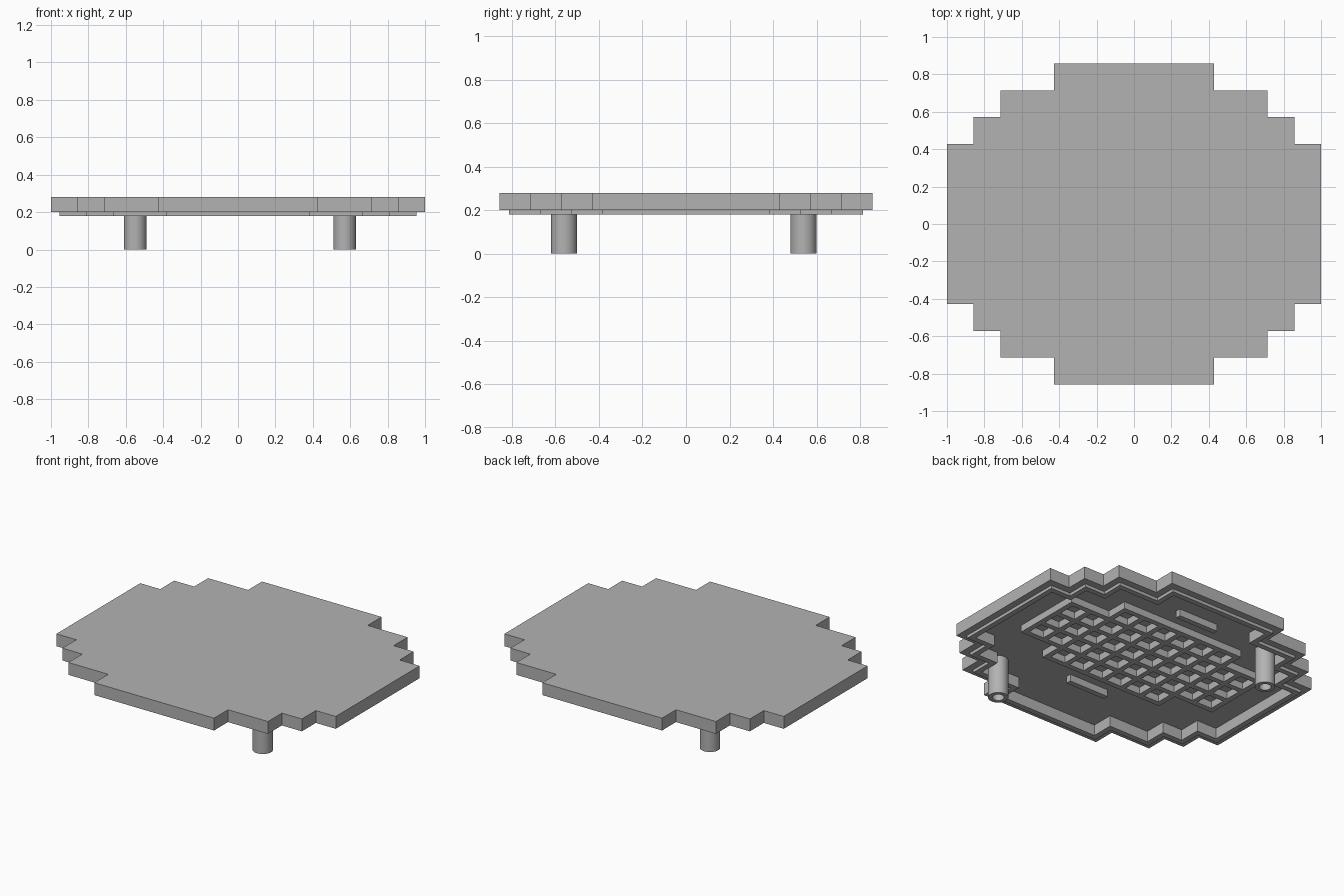
import bpy, bmesh, math

if "Cube" in bpy.data.objects:
    bpy.data.objects.remove(bpy.data.objects["Cube"])

UNIT = 1 / 7          # module that every step and rib follows
TOP, RIM, LIP, CEILING, RIB_Z = 0.28, 0.20, 0.18, 0.25, 0.205
RIB = 0.035

grey = bpy.data.materials.new("light grey plastic")
grey.use_nodes = True
colour = (0.45, 0.45, 0.45, 1)
grey.diffuse_color = colour
grey.node_tree.nodes["Principled BSDF"].inputs["Base Color"].default_value = colour


def finish(bm, name):
    bmesh.ops.recalc_face_normals(bm, faces=bm.faces)
    mesh = bpy.data.meshes.new(name)
    bm.to_mesh(mesh)
    bm.free()
    mesh.materials.append(grey)
    obj = bpy.data.objects.new(name, mesh)
    bpy.context.collection.objects.link(obj)
    return obj


def loft(bm, rings, closed=False):
    """Join successive vertex rings; cap the ends unless closed."""
    loops = [[bm.verts.new(p) for p in ring] for ring in rings]
    for a, b in zip(loops, loops[1:]):
        for i in range(len(a)):
            j = (i + 1) % len(a)
            bm.faces.new((a[i], a[j], b[j], b[i]))
    bm.faces.new(loops[0])
    bm.faces.new(loops[-1])


def box(bm, x0, x1, y0, y1, z0, z1):
    loft(bm, [[(x0, y0, z), (x1, y0, z), (x1, y1, z), (x0, y1, z)] for z in (z0, z1)])


# Stepped outline: one quadrant, mirrored around
quadrant = [(7, 3), (6, 3), (6, 4), (5, 4), (5, 5), (3, 5), (3, 6)]
outline = []
for sx, sy, step in ((1, 1, 1), (-1, 1, -1), (-1, -1, 1), (1, -1, -1)):
    outline += [(sx * x, sy * y) for x, y in quadrant[::step]]


def stepped_ring(inset, z):
    return [(x * UNIT - math.copysign(inset, x), y * UNIT - math.copysign(inset, y), z)
            for x, y in outline]


# Hollow tray with an inset lip below its rim
bm = bmesh.new()
loft(bm, [stepped_ring(d, z) for d, z in (
    (0, TOP), (0, RIM), (0.045, RIM), (0.045, LIP), (0.08, LIP), (0.08, CEILING))])
finish(bm, "stepped_tray")

# Lattice of stiffening ribs under the tray
bm = bmesh.new()
h = RIB / 2
row_half = {-2: 3, -1: 5, 0: 5, 1: 5, 2: 3}     # half width of each row of cells
for line in range(-2, 4):
    half = max(row_half.get(line, 0), row_half.get(line - 1, 0))
    y = line * UNIT
    box(bm, -half * UNIT - h, half * UNIT + h, y - h, y + h, RIB_Z, CEILING)
for row, half in row_half.items():
    for col in range(-half, half + 1):
        x, y = col * UNIT, row * UNIT
        box(bm, x - h, x + h, y + h, y + UNIT - h, RIB_Z, CEILING)
finish(bm, "rib_lattice")

# Short bars in front of and behind the lattice
for name, line in (("front_bar", -3), ("back_bar", 4)):
    bm = bmesh.new()
    box(bm, -UNIT, UNIT, line * UNIT - h, line * UNIT + h, RIB_Z, CEILING)
    finish(bm, name)


# Two hollow pegs on opposite corners
def circle(r, z, x, y, n=32):
    return [(x + r * math.cos(math.tau * i / n), y + r * math.sin(math.tau * i / n), z)
            for i in range(n)]


for name, x, y in (("front_left_peg", 0.57, -0.56), ("back_right_peg", -0.55, 0.54)):
    bm = bmesh.new()
    loft(bm, [circle(r, z, x, y) for r, z in (
        (0.06, CEILING), (0.06, 0), (0.035, 0), (0.035, 0.15))])
    peg = finish(bm, name)
    bpy.ops.object.select_all(action="DESELECT")
    peg.select_set(True)
    bpy.context.view_layer.objects.active = peg
    bpy.ops.object.shade_smooth_by_angle(angle=math.radians(35))
